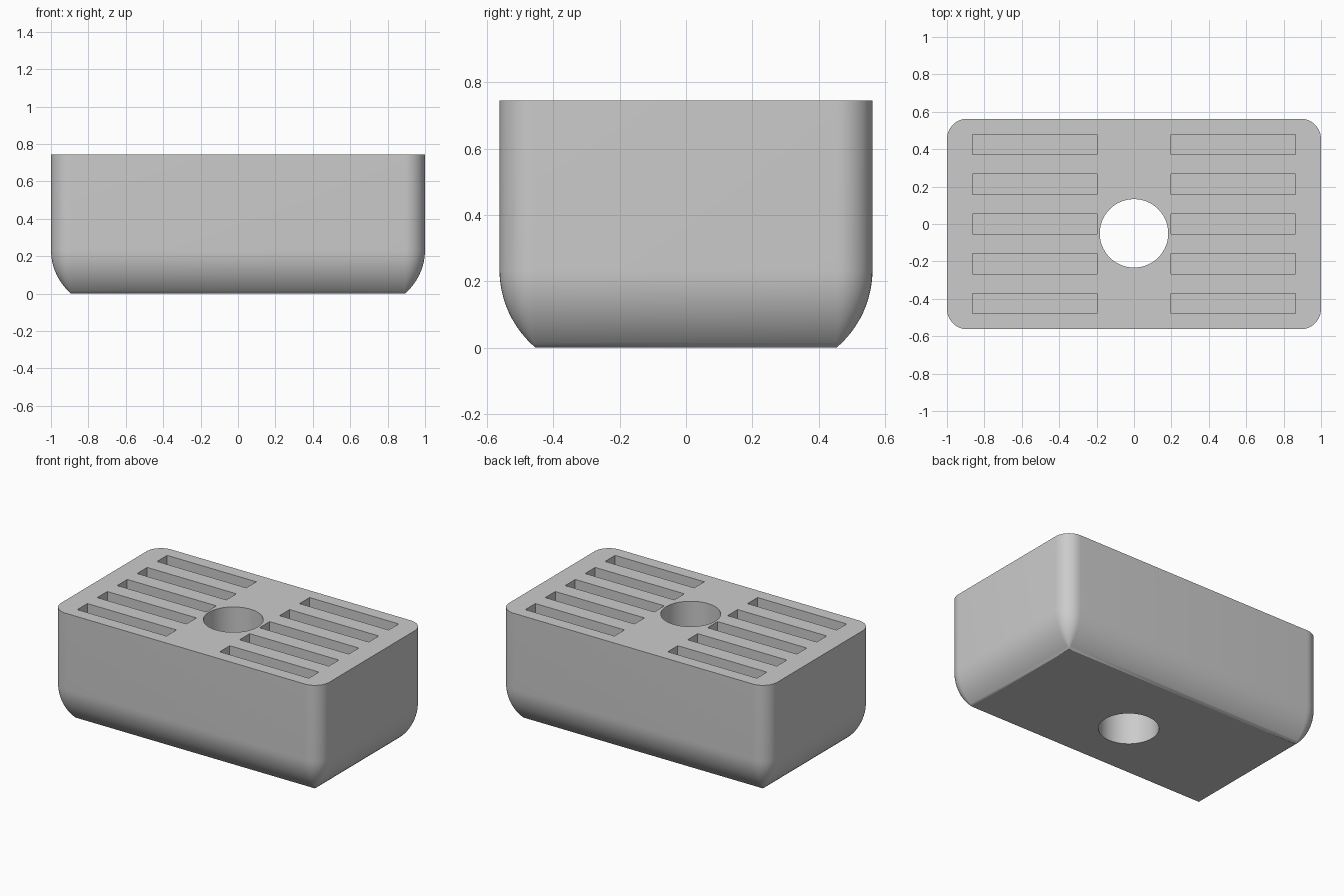
import bpy, bmesh, math
from mathutils import Matrix

cube = bpy.data.objects.get("Cube")
if cube:
    bpy.data.objects.remove(cube, do_unlink=True)

HALF_X, HALF_Y, HEIGHT = 1.0, 0.5625, 0.745
CORNER = 0.108            # corner radius, also the inset of the base
ROUND_Z = 0.235           # height where the lower rounding begins
ROUND_R = (ROUND_Z ** 2 + CORNER ** 2) / (2 * CORNER)
STEPS = 12
SLOT_DEPTH = 0.5

grey = bpy.data.materials.new("light grey")
grey.use_nodes = True
colour = (0.6, 0.6, 0.6, 1)
grey.diffuse_color = colour
grey.node_tree.nodes["Principled BSDF"].inputs["Base Color"].default_value = colour


def make_object(name, bm):
    bmesh.ops.recalc_face_normals(bm, faces=bm.faces)
    mesh = bpy.data.meshes.new(name)
    bm.to_mesh(mesh)
    bm.free()
    mesh.materials.append(grey)
    obj = bpy.data.objects.new(name, mesh)
    bpy.context.collection.objects.link(obj)
    return obj


def rounded_ring(bm, inset, z):
    """Rounded rectangle outline whose corners tighten as it is inset."""
    radius = max(CORNER - inset, 0)
    ring = []
    for quarter, (sx, sy) in enumerate([(1, 1), (-1, 1), (-1, -1), (1, -1)]):
        for i in range(STEPS + 1):
            a = (quarter + i / STEPS) * math.pi / 2
            ring.append(bm.verts.new((sx * (HALF_X - CORNER) + radius * math.cos(a),
                                      sy * (HALF_Y - CORNER) + radius * math.sin(a), z)))
    return ring


# Body: stacked outlines, curving inward to a sharp-cornered flat base
bm = bmesh.new()
sweep = math.asin(ROUND_Z / ROUND_R)
rings = [rounded_ring(bm, 0, HEIGHT)]
for i in range(STEPS + 1):
    a = sweep * i / STEPS
    rings.append(rounded_ring(bm, ROUND_R * (1 - math.cos(a)), ROUND_Z - ROUND_R * math.sin(a)))
for upper, lower in zip(rings, rings[1:]):
    for i in range(len(upper)):
        j = (i + 1) % len(upper)
        bm.faces.new((upper[i], upper[j], lower[j], lower[i]))
bm.faces.new(rings[0])
bm.faces.new(rings[-1])
bmesh.ops.remove_doubles(bm, verts=bm.verts, dist=0.0001)
for v in bm.verts:
    if abs(v.co.z) < 0.0001:
        v.co.z = 0
body = make_object("slotted_holder_body", bm)

# Slot cutters: five rows on each side
bm = bmesh.new()
for side in (-1, 1):
    for row in range(-2, 3):
        place = Matrix.Translation((side * 0.531, row * 0.2125, HEIGHT))
        size = Matrix.Diagonal((0.665, 0.107, 2 * SLOT_DEPTH, 1))
        bmesh.ops.create_cube(bm, size=1, matrix=place @ size)
slots = make_object("slot_cutters", bm)

# Round hole cutter, through the full height
bm = bmesh.new()
bmesh.ops.create_cone(bm, cap_ends=True, segments=64, radius1=0.183, radius2=0.183,
                      depth=2, matrix=Matrix.Translation((0, -0.05, HEIGHT / 2)))
hole = make_object("hole_cutter", bm)

# Cut the openings, then shade
bpy.ops.object.select_all(action='DESELECT')
bpy.context.view_layer.objects.active = body
body.select_set(True)
for cutter in (slots, hole):
    cutter.hide_render = True
    cut = body.modifiers.new(cutter.name, 'BOOLEAN')
    cut.operation = 'DIFFERENCE'
    cut.solver = 'EXACT'
    cut.object = cutter
    bpy.ops.object.modifier_apply(modifier=cut.name)
    bpy.data.objects.remove(cutter, do_unlink=True)
bpy.ops.object.shade_smooth_by_angle(angle=math.radians(30))
